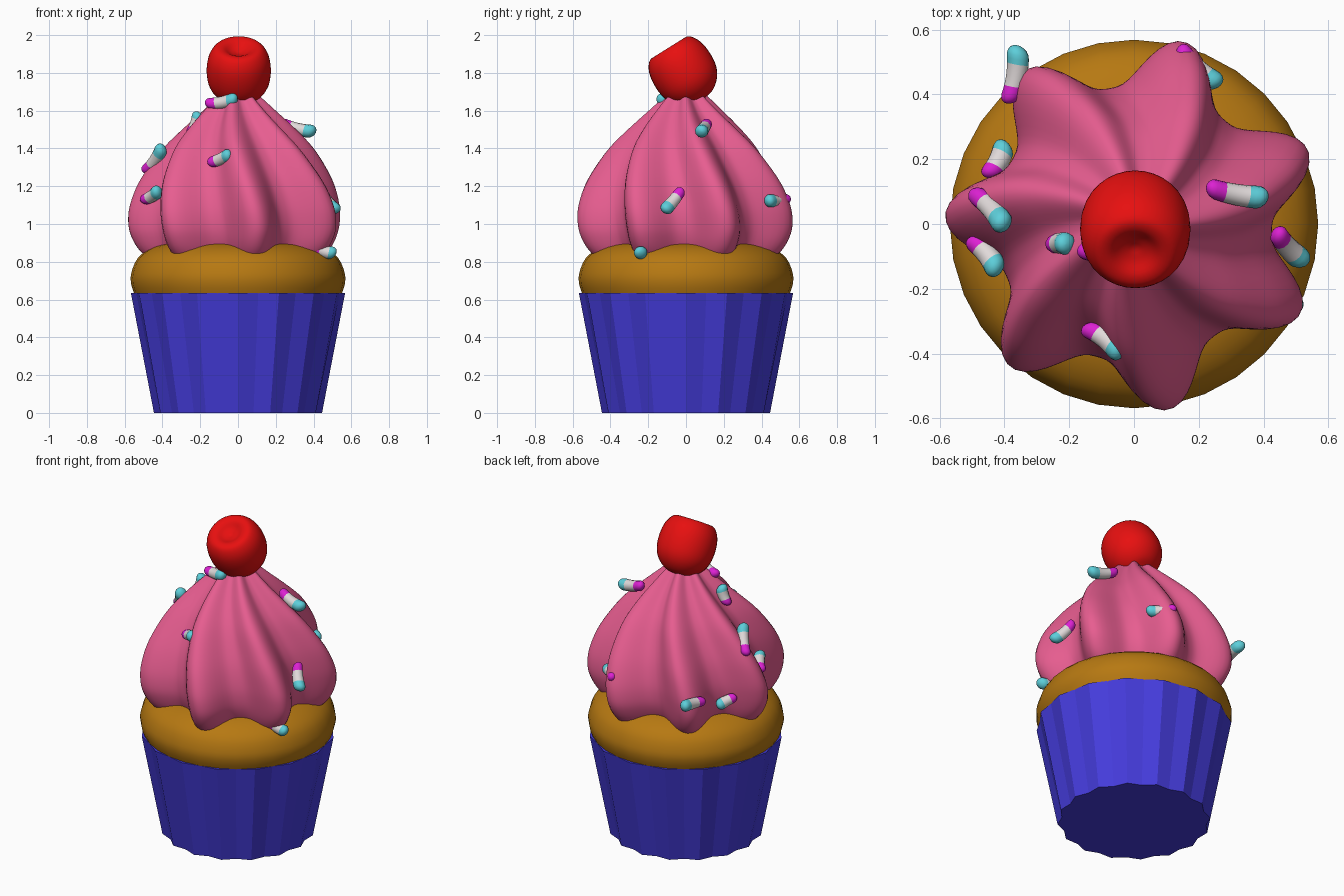
import bpy, bmesh, math
from mathutils import Vector, Matrix

if "Cube" in bpy.data.objects:
    bpy.data.objects.remove(bpy.data.objects["Cube"])


def material(name, rgb):
    m = bpy.data.materials.new(name)
    m.use_nodes = True
    m.diffuse_color = (*rgb, 1)
    m.node_tree.nodes["Principled BSDF"].inputs["Base Color"].default_value = (*rgb, 1)
    return m


BLUE = material("wrapper blue", (0.06, 0.045, 0.72))
BROWN = material("cake brown", (0.47, 0.19, 0.006))
PINK = material("frosting pink", (0.8, 0.11, 0.28))
RED = material("cherry red", (0.8, 0.005, 0.005))
MAGENTA = material("sprinkle magenta", (0.72, 0.015, 0.65))
WHITE = material("sprinkle white", (0.75, 0.7, 0.7))
CYAN = material("sprinkle cyan", (0.11, 0.62, 0.7))


def skin(name, rings, mats, rule=None, smooth=None):
    """Join rings of points into a closed skin; rule picks a material per band."""
    bm = bmesh.new()
    loops = [[bm.verts.new(p) for p in ring] for ring in rings]
    n = len(loops[0])
    for j, (a, b) in enumerate(zip(loops, loops[1:])):
        for i in range(n):
            k = (i + 1) % n
            f = bm.faces.new((a[i], a[k], b[k], b[i]))
            f.material_index = rule(j) if rule else 0
    bm.faces.new(loops[0][::-1])
    top = bm.faces.new(loops[-1])
    top.material_index = rule(len(rings) - 2) if rule else 0
    bmesh.ops.recalc_face_normals(bm, faces=bm.faces)
    me = bpy.data.meshes.new(name)
    bm.to_mesh(me)
    bm.free()
    ob = bpy.data.objects.new(name, me)
    bpy.context.collection.objects.link(ob)
    for m in mats:
        me.materials.append(m)
    if smooth:
        bpy.ops.object.select_all(action="DESELECT")
        ob.select_set(True)
        bpy.context.view_layer.objects.active = ob
        bpy.ops.object.shade_smooth_by_angle(angle=math.radians(smooth))
    return ob


def spline(pts, steps=5):
    """Catmull-Rom curve through profile points (radius, height)."""
    pts = [Vector(p) for p in pts]
    ext = [2 * pts[0] - pts[1]] + pts + [2 * pts[-1] - pts[-2]]
    out = []
    for a, b, c, d in zip(ext, ext[1:], ext[2:], ext[3:]):
        for s in range(steps):
            t = s / steps
            out.append(0.5 * (2 * b + (c - a) * t + (2 * a - 5 * b + 4 * c - d) * t * t
                              + (3 * b - a - 3 * c + d) * t ** 3))
    return out + [pts[-1]]


def circle(r, z, n, shape=lambda a: 1.0, turn=0.0):
    ring = []
    for i in range(n):
        a = math.tau * i / n
        k = r * shape(a)
        ring.append(Vector((k * math.cos(a + turn), k * math.sin(a + turn), z)))
    return ring


# Pleated paper wrapper
def pleat(depth):
    return lambda a: 1 - depth * (round(a * 16 / math.pi) % 2)


skin("wrapper", [circle(0.445, 0, 32, pleat(0.055)), circle(0.567, 0.635, 32, pleat(0.03))], [BLUE])

# Cake top
cake = [(0.545, 0.62), (0.565, 0.68), (0.565, 0.74), (0.53, 0.82), (0.45, 0.877),
        (0.34, 0.905), (0.15, 0.92), (0.01, 0.925)]
skin("cake", [circle(max(r, 0.005), z, 32) for r, z in spline(cake, 3)], [BROWN], smooth=60)

# Frosting with seven swirled lobes
FIRST = math.radians(24)


def lobes(a):
    f = (0.5 + 0.5 * math.cos(7 * (a - FIRST))) ** 1.4
    return 0.73 + 0.27 * f


swirl = [(0.46, 0.8), (0.53, 0.87), (0.572, 0.95), (0.583, 1.03), (0.572, 1.11), (0.535, 1.21),
         (0.475, 1.31), (0.4, 1.41), (0.31, 1.5), (0.2, 1.6), (0.1, 1.69), (0.03, 1.74)]
rings = []
for r, z in spline(swirl, 4):
    up = max(0, (z - 0.95) / 0.7)
    rings.append(circle(r, z, 140, lobes, math.radians(-24) * up ** 1.5))
skin("frosting", rings, [PINK], smooth=80)

# Tilted cherry with a dimple
cherry = [(0.01, -0.165), (0.075, -0.152), (0.13, -0.11), (0.162, -0.05), (0.17, 0.03), (0.158, 0.105),
          (0.125, 0.156), (0.085, 0.162), (0.045, 0.14), (0.008, 0.128)]
ob = skin("cherry", [circle(max(r, 0.004), z, 32) for r, z in spline(cherry, 4)], [RED], smooth=80)
ob.matrix_world = Matrix.Translation((0.004, -0.005, 1.795)) @ Matrix.Rotation(math.radians(32), 4, "X")


# Sprinkles: bent capsules, magenta end to cyan end
def sprinkle(name, start, end):
    a, b = Vector(start), Vector(end)
    axis = (b - a).normalized()
    length = (b - a).length
    out = Vector((a.x + b.x, a.y + b.y, 0.3)).normalized()
    side = axis.cross(out).normalized()
    out = side.cross(axis)
    count = 16
    rings = []
    for j in range(count + 1):
        t = (1 - math.cos(math.pi * j / count)) / 2
        full = 0.029 + 0.008 * t
        d = min(t, 1 - t) * length
        r = full if d > full else math.sqrt(max(full * full - (full - d) ** 2, 1e-6))
        mid = a.lerp(b, t) + out * (0.012 - 0.06 * t * (1 - t))
        rings.append([mid + r * (math.cos(w) * out + math.sin(w) * side)
                      for w in (math.tau * i / 12 for i in range(12))])

    def band(j):
        return 0 if j < 6 else 1 if j < 10 else 2

    skin(name, rings, [MAGENTA, WHITE, CYAN], band, smooth=70)


places = [
    ((-0.17, -0.07, 1.63), (0.0, -0.13, 1.66)),
    ((-0.25, -0.06, 1.47), (-0.2, -0.06, 1.59)),
    ((-0.49, 0.1, 1.27), (-0.39, -0.01, 1.41)),
    ((-0.15, -0.31, 1.32), (-0.03, -0.4, 1.37)),
    ((-0.5, -0.04, 1.12), (-0.41, -0.15, 1.18)),
    ((0.43, -0.02, 1.18), (0.52, -0.12, 1.06)),
    ((0.39, -0.24, 0.87), (0.52, -0.24, 0.84)),
    ((0.22, 0.11, 1.53), (0.41, 0.075, 1.48)),
    ((0.13, 0.54, 1.13), (0.26, 0.42, 1.12)),
    ((-0.38, 0.37, 1.06), (-0.35, 0.55, 1.08)),
    ((-0.45, 0.14, 1.02), (-0.39, 0.25, 0.98)),
]
for i, (start, end) in enumerate(places):
    sprinkle("sprinkle_%d" % (i + 1), start, end)
